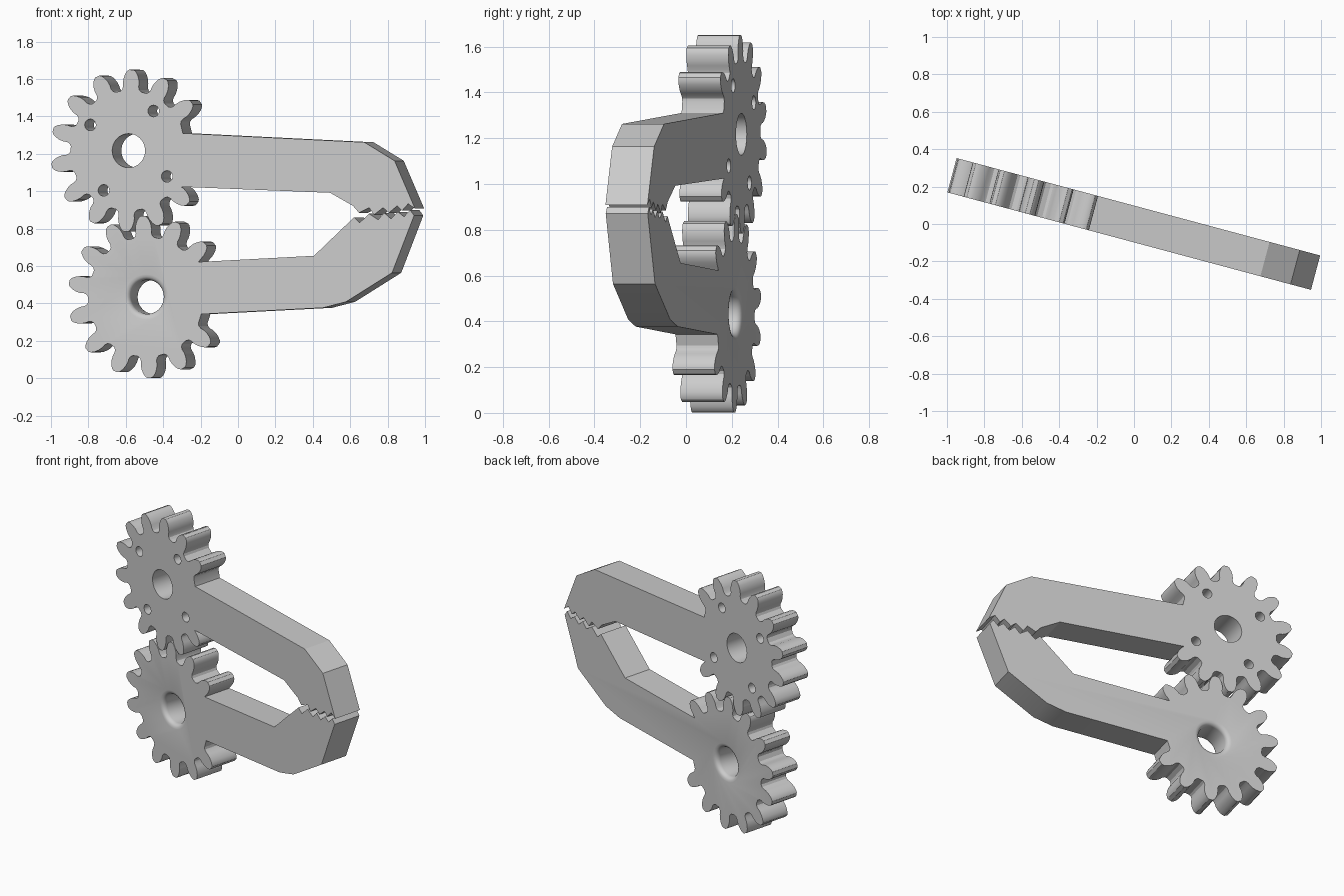
import bpy, bmesh, math
from mathutils import Matrix

if "Cube" in bpy.data.objects:
    bpy.data.objects.remove(bpy.data.objects["Cube"])

HALF = 0.095                     # half plate thickness
TEETH = 14
PITCH = 2 * math.pi / TEETH
TURN = Matrix.Rotation(math.radians(-15), 4, 'Z')

grey = bpy.data.materials.new("light_grey")
grey.diffuse_color = (0.6, 0.6, 0.6, 1)
grey.use_nodes = True
grey.node_tree.nodes["Principled BSDF"].inputs["Base Color"].default_value = grey.diffuse_color

# one tooth flank from root to tip: radius, half width
FLANK = [(0.321, 0.058), (0.33, 0.047), (0.345, 0.043), (0.365, 0.045),
         (0.388, 0.042), (0.41, 0.034), (0.426, 0.023), (0.433, 0.012)]


def gear_arc(cu, cz, first_deg, drop_first=0, drop_last=0):
    """Twelve teeth, counter-clockwise, open where the arm joins."""
    pts = []
    for k in range(TEETH - 2):
        a = math.radians(first_deg) + k * PITCH
        for sign, side in ((-1, FLANK), (1, FLANK[::-1])):
            for r, w in side:
                t = a + sign * w / r
                pts.append((cu + r * math.cos(t), cz + r * math.sin(t)))
    return pts[drop_first:len(pts) - drop_last]


def plate(name, outline):
    """Extrude an outline in the u-z plane through the thickness."""
    bm = bmesh.new()
    face = bm.faces.new([bm.verts.new((u, -HALF, z)) for u, z in outline])
    new = bmesh.ops.extrude_face_region(bm, geom=[face])["geom"]
    bmesh.ops.translate(bm, vec=(0, 2 * HALF, 0),
                        verts=[v for v in new if isinstance(v, bmesh.types.BMVert)])
    bmesh.ops.recalc_face_normals(bm, faces=bm.faces)
    return finish(bm, name)


def finish(bm, name):
    me = bpy.data.meshes.new(name)
    bm.to_mesh(me)
    bm.free()
    me.materials.append(grey)
    ob = bpy.data.objects.new(name, me)
    bpy.context.collection.objects.link(ob)
    return ob


def drill(ob, name, cu, cz, profile, seg):
    """Cut a lathed hole; profile is (radius, depth) from front to back."""
    bm = bmesh.new()
    rings = [[bm.verts.new((cu + r * math.cos(2 * math.pi * i / seg), y,
                            cz + r * math.sin(2 * math.pi * i / seg)))
              for i in range(seg)] for r, y in profile]
    for a, b in zip(rings, rings[1:]):
        for i in range(seg):
            j = (i + 1) % seg
            bm.faces.new((a[i], a[j], b[j], b[i]))
    bm.faces.new(rings[0])
    bm.faces.new(rings[-1])
    bmesh.ops.recalc_face_normals(bm, faces=bm.faces)
    cutter = finish(bm, name)
    mod = ob.modifiers.new(name, 'BOOLEAN')
    mod.operation, mod.solver, mod.object = 'DIFFERENCE', 'EXACT', cutter
    bpy.context.view_layer.objects.active = ob
    bpy.ops.object.modifier_apply(modifier=name)
    bpy.data.objects.remove(cutter)


# upper gear with its arm and serrated jaw
TU, TZ = -0.58, 1.217
upper = plate("upper_gear_arm", gear_arc(TU, TZ, 36.5, drop_last=3) + [
    (TU + 0.29, 1.024), (0.535, 0.992), (0.662, 0.922),
    (0.695, 0.885), (0.751, 0.912), (0.778, 0.874), (0.828, 0.912),
    (0.861, 0.885), (0.906, 0.922), (0.933, 0.896), (0.967, 0.933),
    (1.005, 0.908), (0.892, 1.163), (0.725, 1.262), (TU + 0.3, 1.31)])

# lower gear with its arm and serrated jaw
LU, LZ = -0.483, 0.435
lower = plate("lower_gear_arm", gear_arc(LU, LZ, 41, drop_first=3) + [
    (LU + 0.305, 0.343), (0.496, 0.377), (0.623, 0.409), (0.878, 0.564),
    (1.0, 0.87), (0.978, 0.90), (0.944, 0.864), (0.911, 0.89),
    (0.872, 0.853), (0.834, 0.885), (0.801, 0.848), (0.751, 0.88),
    (0.699, 0.832), (0.668, 0.861), (0.446, 0.655), (LU + 0.29, 0.622)])

# axle hole and four screw holes in the upper gear
drill(upper, "axle_hole", TU, TZ, [(0.091, -0.2), (0.091, 0.2)], 40)
for k in range(4):
    a = math.radians(57 + 90 * k)
    drill(upper, "screw_hole", TU + 0.253 * math.cos(a), TZ + 0.253 * math.sin(a),
          [(0.031, -0.2), (0.031, 0.2)], 24)

# axle hole with rounded rims in the lower gear
F = 0.03
rim = [(0.091 + F * (1 - math.sin(t)), -HALF + F * (1 - math.cos(t)))
       for t in (math.radians(d) for d in (0, 26, 42, 58, 74, 90))]
rim = [(rim[0][0], -0.2)] + rim
rim += [(r, -y) for r, y in rim[::-1]]
drill(lower, "rounded_axle_hole", LU, LZ, rim, 40)

# smooth the curved walls, then turn the whole gripper
for ob in (upper, lower):
    ob.data.transform(TURN)
    bpy.ops.object.select_all(action='DESELECT')
    ob.select_set(True)
    bpy.context.view_layer.objects.active = ob
    bpy.ops.object.shade_smooth_by_angle(angle=math.radians(24))
